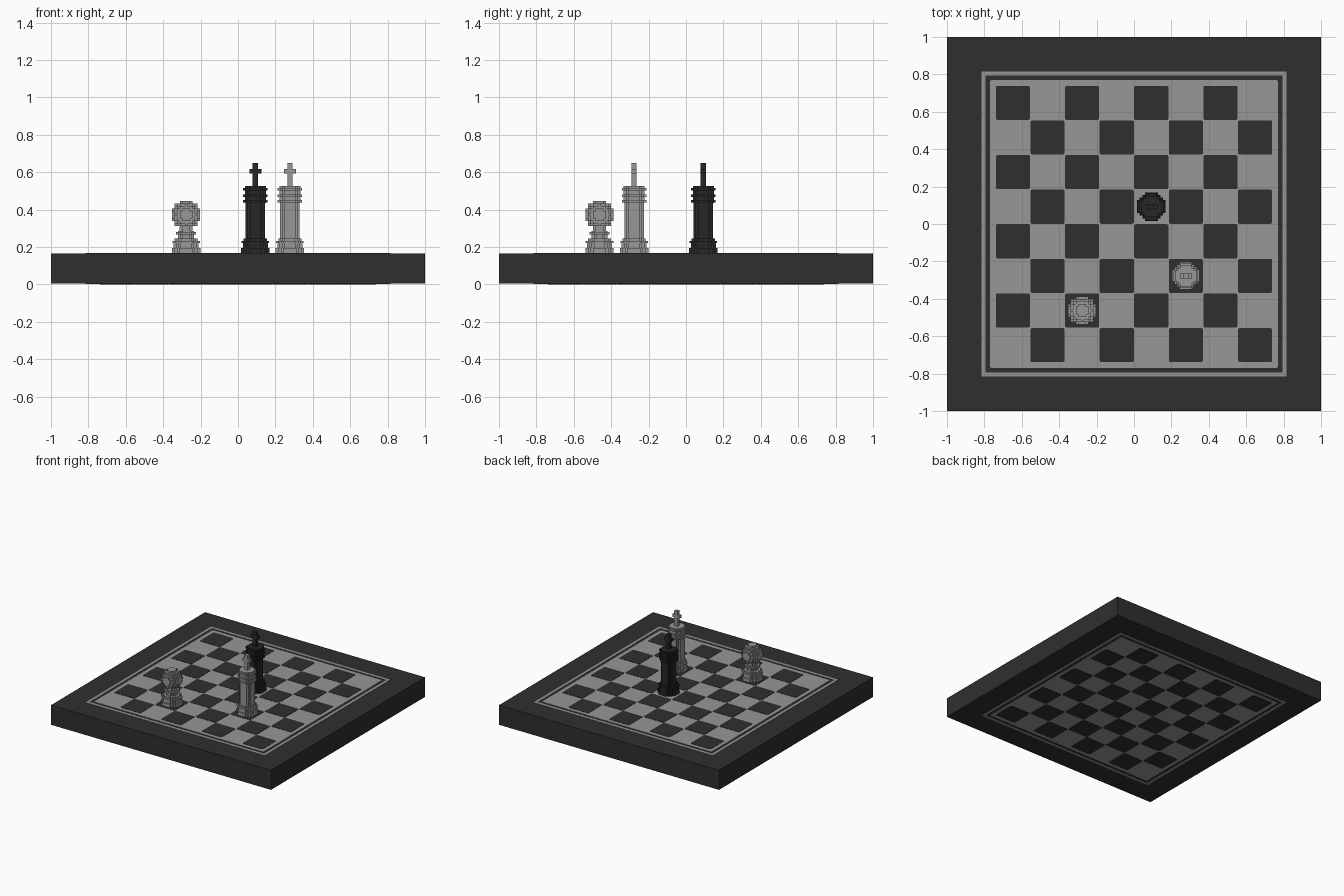
import bpy, bmesh, math

old = bpy.data.objects.get("Cube")
if old:
    bpy.data.objects.remove(old, do_unlink=True)


def material(name, v):
    m = bpy.data.materials.new(name)
    m.use_nodes = True
    m.diffuse_color = (v, v, v, 1)
    m.node_tree.nodes["Principled BSDF"].inputs["Base Color"].default_value = (v, v, v, 1)
    return m


DARK = material("charcoal", 0.028)
LIGHT = material("light_grey", 0.31)
BLACK = material("black", 0.02)


def finish(bm, name, mat):
    bmesh.ops.recalc_face_normals(bm, faces=bm.faces)
    me = bpy.data.meshes.new(name)
    bm.to_mesh(me)
    bm.free()
    me.materials.append(mat)
    ob = bpy.data.objects.new(name, me)
    bpy.context.collection.objects.link(ob)
    return ob


def prism(bm, points, z0, z1):
    """Extrude a closed outline from z0 to z1."""
    face = bm.faces.new([bm.verts.new((x, y, z0)) for x, y in points])
    ext = bmesh.ops.extrude_face_region(bm, geom=[face], use_keep_orig=True)
    for v in ext["geom"]:
        if isinstance(v, bmesh.types.BMVert):
            v.co.z = z1


def box(bm, x0, x1, y0, y1, z0, z1):
    prism(bm, [(x0, y0), (x1, y0), (x1, y1), (x0, y1)], z0, z1)


def disc(bm, cx, cy, r, z0, z1, n=11, fit=None):
    """Round slab with a blocky, stepped outline of n cells across."""
    v = 2 * r / n
    lim = (fit or n / 2) ** 2
    half = (n - 1) // 2
    edge = []
    for i in range(-half, half + 1):
        h = max([j for j in range(half + 1) if i * i + j * j <= lim], default=0)
        for x in (i - 0.5, i + 0.5):
            edge.append((x * v, (h + 0.5) * v))
    outline = edge + [(x, -y) for x, y in reversed(edge)]
    # Drop repeats and points lying inside a straight run
    pts = [p for k, p in enumerate(outline) if math.dist(p, outline[k - 1]) > 1e-6]
    pts = [p for k, p in enumerate(pts)
           if not (abs(p[1] - pts[k - 1][1]) < 1e-7
                   and abs(p[1] - pts[(k + 1) % len(pts)][1]) < 1e-7)]
    prism(bm, [(cx + x, cy + y) for x, y in pts], z0, z1)


# Board slab
TOP = 0.169
EPS = 0.002
bm = bmesh.new()
box(bm, -1, 1, -1, 1, 2 * EPS, TOP - 2 * EPS)
finish(bm, "board_slab", DARK)

PITCH = 0.185


def square_outline(cx, cy, h, c):
    """Square with slightly cut corners."""
    pts = []
    for sx, sy in ((1, 1), (-1, 1), (-1, -1), (1, -1)):
        a, b = (cx + sx * h, cy + sy * (h - c)), (cx + sx * (h - c), cy + sy * h)
        pts += [a, b] if sx * sy > 0 else [b, a]
    return pts


# Playing field, border line and squares on both faces of the slab
for side, za, zb, zc in (("top", TOP - 2 * EPS, TOP - EPS, TOP),
                         ("bottom", 2 * EPS, EPS, 0.0)):
    bm = bmesh.new()
    prism(bm, square_outline(0, 0, 0.77, 0.006), za, zb)
    finish(bm, side + "_field", LIGHT)

    bm = bmesh.new()
    o, i = 0.815, 0.793
    box(bm, -o, o, i, o, za, zb)
    box(bm, -o, o, -o, -i, za, zb)
    box(bm, -o, -i, -i, i, za, zb)
    box(bm, i, o, -i, i, za, zb)
    finish(bm, side + "_border_line", LIGHT)

    bm = bmesh.new()
    for col in range(8):
        for row in range(8):
            if (col + row) % 2 == 1:
                prism(bm, square_outline((col - 3.5) * PITCH, (row - 3.5) * PITCH,
                                         0.0915, 0.007), zb, zc)
    finish(bm, side + "_dark_squares", DARK)


# Shared foot of every piece
def foot(bm, cx, cy):
    for r, z0, z1 in ((0.076, TOP - 0.001, 0.196), (0.067, 0.196, 0.222),
                      (0.074, 0.222, 0.233), (0.062, 0.233, 0.245)):
        disc(bm, cx, cy, r, z0, z1)


# Tall piece: fluted column, three collars and a cross
def tall_piece(name, cx, cy, mat):
    bm = bmesh.new()
    foot(bm, cx, cy)
    disc(bm, cx, cy, 0.052, 0.245, 0.435, 9)
    disc(bm, cx, cy, 0.056, 0.435, 0.525, 9)
    for z in (0.437, 0.468, 0.503):
        disc(bm, cx, cy, 0.066, z, z + 0.013)
    box(bm, cx - 0.014, cx + 0.014, cy - 0.014, cy + 0.014, 0.525, 0.648)
    box(bm, cx - 0.032, cx + 0.032, cy - 0.0135, cy + 0.0135, 0.592, 0.617)
    finish(bm, name, mat)


tall_piece("black_tall_piece", 0.0925, 0.0925, BLACK)
tall_piece("light_tall_piece", 0.2775, -0.2775, LIGHT)

# Short piece: neck and blocky ball
bm = bmesh.new()
cx, cy = -0.2775, -0.4625
foot(bm, cx, cy)
disc(bm, cx, cy, 0.042, 0.245, 0.285, 7)
disc(bm, cx, cy, 0.053, 0.268, 0.281, 9)
disc(bm, cx, cy, 0.034, 0.281, 0.31, 5)
CELL, MID = 0.0135, 0.373
for k in range(-5, 6):
    rad = math.sqrt(5.7 ** 2 - k * k)
    n = 2 * int(rad) + 1
    disc(bm, cx, cy, n * CELL / 2, MID + (k - 0.5) * CELL, MID + (k + 0.5) * CELL, n, rad)
finish(bm, "light_short_piece", LIGHT)
